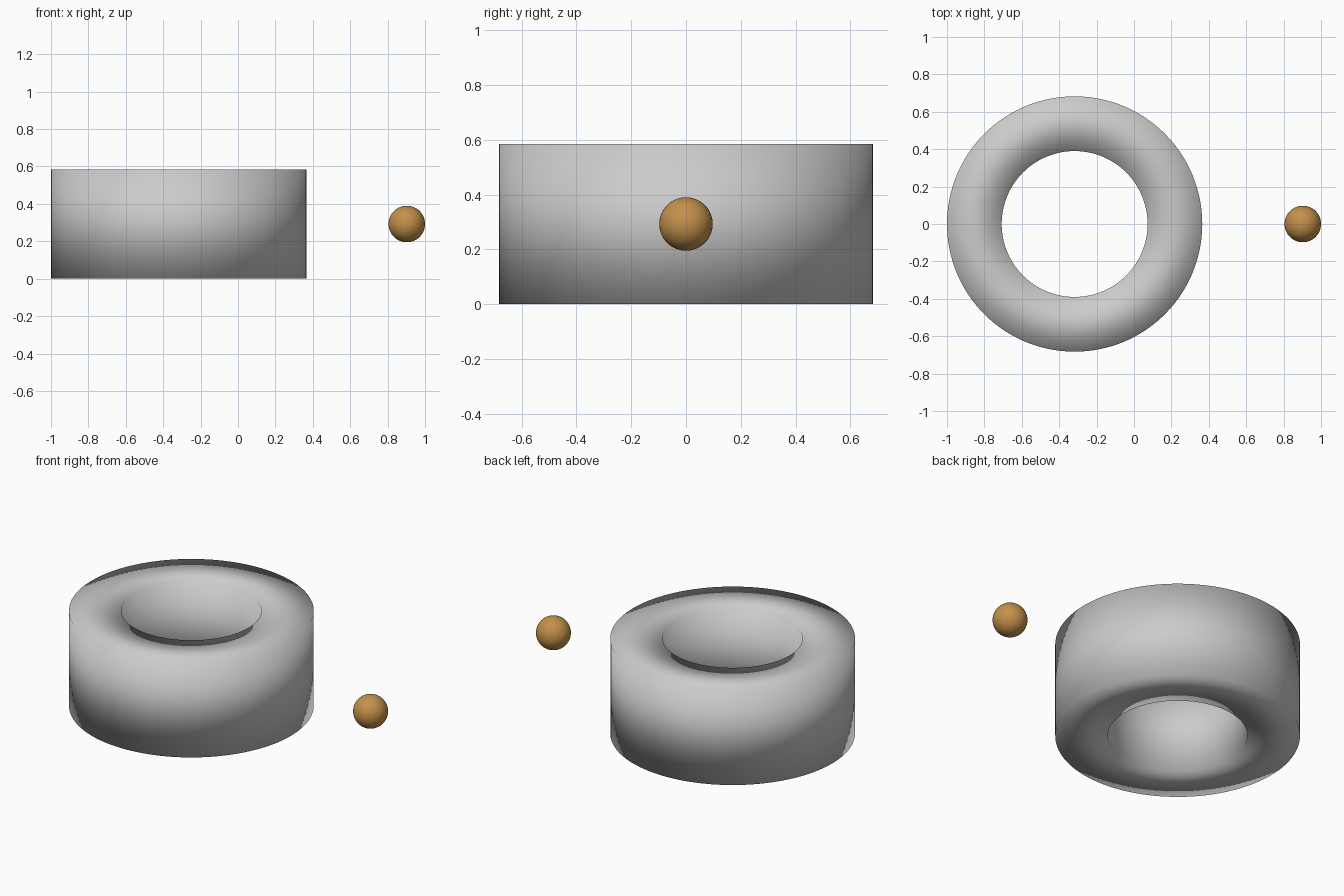
import bpy, bmesh, math

if "Cube" in bpy.data.objects:
    bpy.data.objects.remove(bpy.data.objects["Cube"])

SEGMENTS = 128
CENTRE_X = -0.3175
OUTER, INNER, HEIGHT = 0.6825, 0.39, 0.585


def add_object(name, bm, location):
    bmesh.ops.recalc_face_normals(bm, faces=bm.faces)
    for f in bm.faces:
        f.smooth = True
    mesh = bpy.data.meshes.new(name)
    bm.to_mesh(mesh)
    bm.free()
    obj = bpy.data.objects.new(name, mesh)
    obj.location = location
    bpy.context.collection.objects.link(obj)
    return obj


# Hollow ring: rectangular section swept round z, smooth over its corners
bm = bmesh.new()
section = [(OUTER, 0), (OUTER, HEIGHT), (INNER, HEIGHT), (INNER, 0)]
rings = []
for i in range(SEGMENTS):
    a = 2 * math.pi * i / SEGMENTS
    rings.append([bm.verts.new((r * math.cos(a), r * math.sin(a), z)) for r, z in section])
for i in range(SEGMENTS):
    here, after = rings[i], rings[(i + 1) % SEGMENTS]
    for j in range(4):
        k = (j + 1) % 4
        bm.faces.new((here[j], after[j], after[k], here[k]))
add_object("hollow_ring", bm, (CENTRE_X, 0, 0))

# Small ball beside the ring, level with its middle
bm = bmesh.new()
bmesh.ops.create_uvsphere(bm, u_segments=64, v_segments=32, radius=0.0975)
ball = add_object("small_ball", bm, (0.9025, 0, HEIGHT / 2))
mat = bpy.data.materials.new("ochre")
mat.diffuse_color = (0.55, 0.28, 0.07, 1)
mat.use_nodes = True
mat.node_tree.nodes["Principled BSDF"].inputs["Base Color"].default_value = mat.diffuse_color
ball.data.materials.append(mat)
